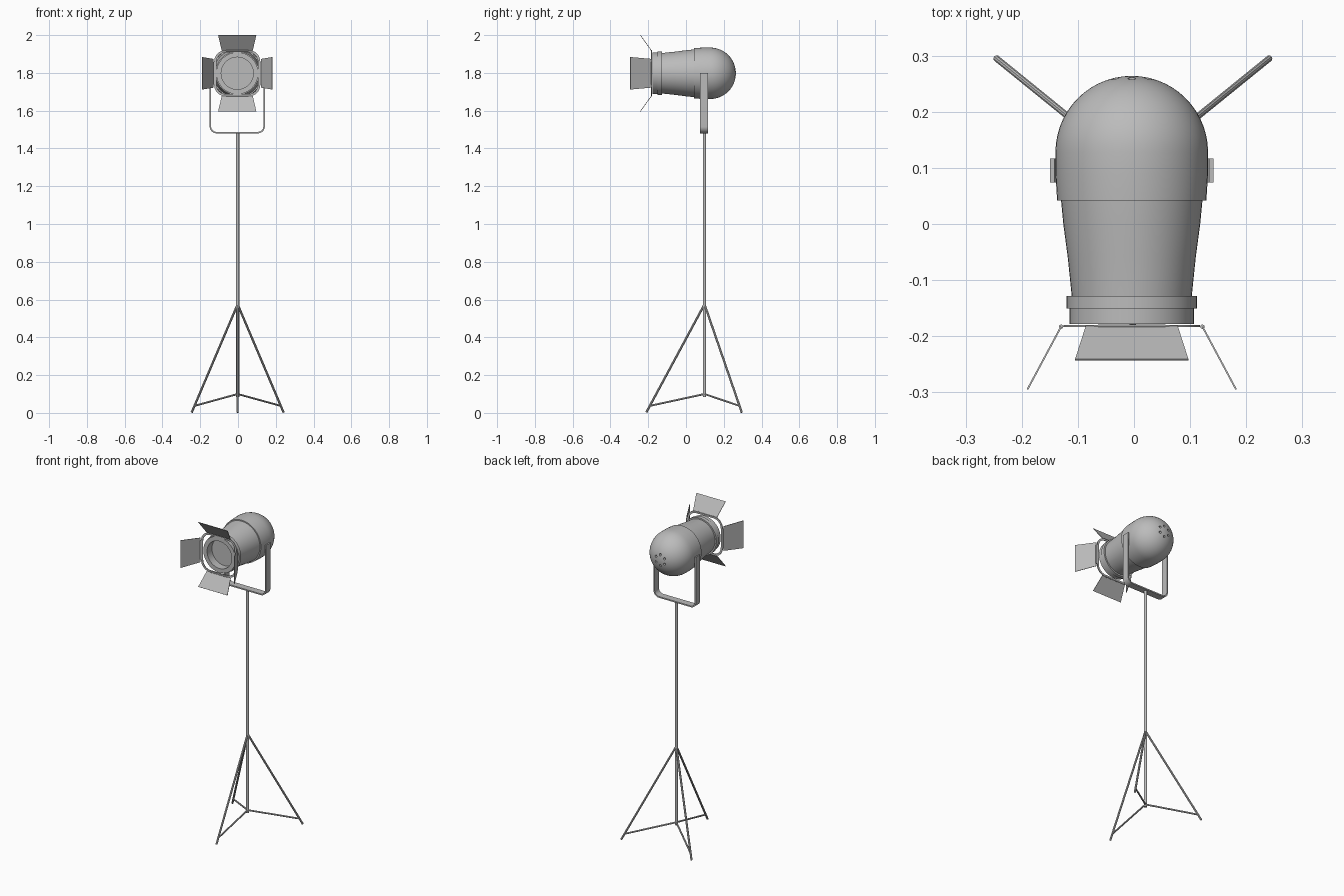
import bpy, bmesh, math
from mathutils import Vector, Matrix

cube = bpy.data.objects.get("Cube")
if cube:
    bpy.data.objects.remove(cube, do_unlink=True)

grey = bpy.data.materials.new("studio grey")
grey.use_nodes = True
grey.diffuse_color = (0.5, 0.5, 0.5, 1)
grey.node_tree.nodes["Principled BSDF"].inputs["Base Color"].default_value = (0.5, 0.5, 0.5, 1)

CX, AXIS_Z = -0.004, 1.798        # lamp axis
POLE = Vector((-0.002, 0.098, 0))  # stand axis


def finish(name, bm, smooth=True, thick=0):
    bmesh.ops.recalc_face_normals(bm, faces=bm.faces)
    me = bpy.data.meshes.new(name)
    bm.to_mesh(me)
    bm.free()
    me.materials.append(grey)
    ob = bpy.data.objects.new(name, me)
    bpy.context.collection.objects.link(ob)
    bpy.ops.object.select_all(action='DESELECT')
    ob.select_set(True)
    bpy.context.view_layer.objects.active = ob
    if thick:
        mod = ob.modifiers.new("thickness", 'SOLIDIFY')
        mod.thickness, mod.offset = thick, 0
        bpy.ops.object.modifier_apply(modifier=mod.name)
    if smooth:
        bpy.ops.object.shade_smooth_by_angle(angle=math.radians(35))
    return ob


def add_rod(bm, a, b, r, sides=10):
    a, b = Vector(a), Vector(b)
    rot = (b - a).to_track_quat('Z', 'Y').to_matrix().to_4x4()
    bmesh.ops.create_cone(bm, cap_ends=True, segments=sides, radius1=r, radius2=r,
                          depth=(b - a).length, matrix=Matrix.Translation((a + b) / 2) @ rot)


def rod(name, a, b, r, sides=10):
    bm = bmesh.new()
    add_rod(bm, a, b, r, sides)
    return finish(name, bm)


def ribbon(name, left, right, thick, closed=False):
    """Strip of quads between two point rows, given thickness."""
    bm = bmesh.new()
    rows = [(bm.verts.new(p), bm.verts.new(q)) for p, q in zip(left, right)]
    pairs = list(zip(rows, rows[1:])) + ([(rows[-1], rows[0])] if closed else [])
    for (a, b), (c, d) in pairs:
        bm.faces.new((a, b, d, c))
    return finish(name, bm, thick=thick)


def arc(cx, cz, r, start, end, n=8):
    return [(cx + r * math.cos(t), cz + r * math.sin(t))
            for t in (math.radians(start + (end - start) * i / n) for i in range(n + 1))]


# Lamp housing: turned profile of (radius, y), from lens centre to dome tip
profile = [(0, -0.13), (0.085, -0.13), (0.085, -0.178), (0.111, -0.178), (0.111, -0.151),
           (0.116, -0.151), (0.116, -0.128), (0.107, -0.128), (0.114, -0.06), (0.122, 0.0),
           (0.126, 0.042), (0.133, 0.042), (0.136, 0.09)]
profile += [(0.136 * math.cos(t), 0.128 + 0.136 * math.sin(t))
            for t in (math.pi / 2 * i / 14 for i in range(14))] + [(0, 0.264)]
bm = bmesh.new()
verts = [bm.verts.new((CX + r, y, AXIS_Z)) for r, y in profile]
edges = [bm.edges.new(e) for e in zip(verts, verts[1:])]
bmesh.ops.spin(bm, geom=verts + edges, cent=(CX, 0, AXIS_Z), axis=(0, 1, 0),
               angle=math.tau, steps=48)
bmesh.ops.remove_doubles(bm, verts=bm.verts, dist=0.0001)
housing = finish("lamp_housing", bm)

# Vent holes sunk around the dome tip
bm = bmesh.new()
for i in range(6):
    a = math.tau * (i + 0.5) / 6
    x, z = CX + 0.034 * math.cos(a), AXIS_Z + 0.034 * math.sin(a)
    add_rod(bm, (x, 0.245, z), (x, 0.28, z), 0.007, 12)
cutter = finish("vent_cutter", bm, smooth=False)
cutter.hide_render = True
bpy.context.view_layer.objects.active = housing
cut = housing.modifiers.new("vents", 'BOOLEAN')
cut.operation, cut.object, cut.solver = 'DIFFERENCE', cutter, 'EXACT'
bpy.ops.object.modifier_apply(modifier=cut.name)
bpy.data.objects.remove(cutter, do_unlink=True)


# Door frame: rounded square ring in front of the lens
def rounded_square(half, r):
    c = half - r
    pts = []
    for k, (sx, sz) in enumerate(((1, 1), (-1, 1), (-1, -1), (1, -1))):
        pts += arc(sx * c, sz * c, r, 90 * k, 90 * k + 90)
    return [(CX + x, -0.182, AXIS_Z + z) for x, z in pts]


ribbon("door_frame", rounded_square(0.122, 0.06), rounded_square(0.11, 0.05), 0.004, closed=True)

# Barn doors: name, turn, inner radius, outer radius, outer y, inner and outer half widths
doors = [("top", 0, 0.12, 0.202, -0.242, 0.082, 0.101),
         ("bottom", 180, 0.12, 0.202, -0.242, 0.082, 0.101),
         ("left", 90, 0.126, 0.186, -0.295, 0.076, 0.086),
         ("right", -90, 0.126, 0.186, -0.295, 0.076, 0.086)]
for name, turn, r0, r1, y1, w0, w1 in doors:
    place = Matrix.Translation((CX, 0, AXIS_Z)) @ Matrix.Rotation(math.radians(turn), 4, 'Y')
    rows = [[place @ Vector((s * w, y, r)) for w, y, r in ((w0, -0.183, r0), (w1, y1, r1))]
            for s in (-1, 1)]
    ribbon(name + "_barn_door", rows[0], rows[1], 0.003)
    rod(name + "_door_hinge", place @ Vector((-0.06, -0.183, r0)),
        place @ Vector((0.06, -0.183, r0)), 0.004, 8)

# Yoke: flat strap bent to a U
half, low, bend = 0.142, 1.484, 0.032
path = [(-half, 1.8)] + arc(-half + bend, low + bend, bend, 180, 270)
path += [(-x, z) for x, z in reversed(path)]
ribbon("yoke", [(CX + x, 0.074, z) for x, z in path],
       [(CX + x, 0.117, z) for x, z in path], 0.008)

# Stand pole, legs and braces
rod("stand_pole", POLE + Vector((0, 0, 0.085)), POLE + Vector((0, 0, 1.482)), 0.009, 16)
feet = {"front": (0, -0.308), "left": (0.243, 0.197), "right": (-0.243, 0.197)}
for name, (x, y) in feet.items():
    foot = POLE + Vector((x, y, 0.003))
    top = POLE + Vector((0, 0, 0.575))
    rod(name + "_leg", top, foot, 0.006)
    rod(name + "_brace", POLE + Vector((0, 0, 0.1)), foot.lerp(top, 0.06), 0.005)
